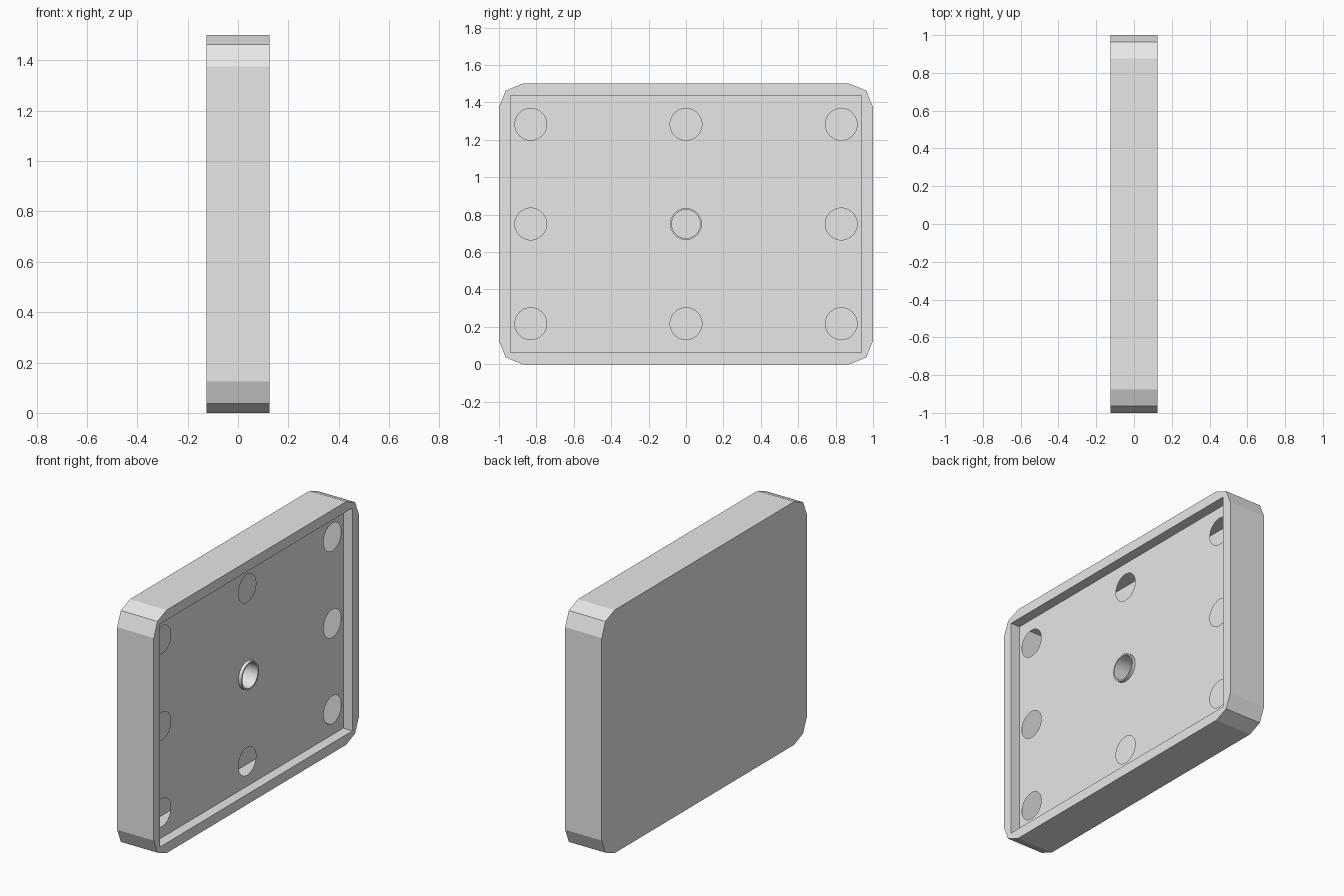
import bpy, bmesh, math

if "Cube" in bpy.data.objects:
    bpy.data.objects.remove(bpy.data.objects["Cube"])

grey = bpy.data.materials.new("light_grey")
grey.diffuse_color = (0.8, 0.8, 0.8, 1)
grey.use_nodes = True
grey.node_tree.nodes["Principled BSDF"].inputs["Base Color"].default_value = grey.diffuse_color

MID_Z = 0.75            # height of the panel centre
BACK, FRONT = -0.125, 0.125
FLOOR, SHEET = -0.105, 0.0625


def loop(bm, pts, x):
    """Closed loop of edges from (y, z) points at depth x."""
    vs = [bm.verts.new((x, y, z)) for y, z in pts]
    return vs, [bm.edges.new((vs[i - 1], vs[i])) for i in range(len(vs))]


def bridge(bm, a, b):
    for i in range(len(a)):
        bm.faces.new((a[i - 1], a[i], b[i], b[i - 1]))


def circle(cy, cz, r, n=48):
    return [(cy + r * math.cos(2 * math.pi * i / n),
             cz + r * math.sin(2 * math.pi * i / n)) for i in range(n)]


def finish(bm, name):
    me = bpy.data.meshes.new(name)
    bm.to_mesh(me)
    bm.free()
    me.materials.append(grey)
    ob = bpy.data.objects.new(name, me)
    bpy.context.collection.objects.link(ob)
    return ob


# Outline with two-facet corners, and square-cornered recess
R = 0.125
outline = []
for k, (sy, sz) in enumerate([(1, 1), (-1, 1), (-1, -1), (1, -1)]):
    for j in range(3):
        a = math.radians(90 * k + 45 * j)
        outline.append((sy * (1 - R) + R * math.cos(a),
                        MID_Z + sz * (0.75 - R) + R * math.sin(a)))
W, H = 0.9375, 0.6875
recess = [(W, MID_Z + H), (-W, MID_Z + H), (-W, MID_Z - H), (W, MID_Z - H)]

# Case: open-fronted tray
bm = bmesh.new()
back, _ = loop(bm, outline, BACK)
front, front_edges = loop(bm, outline, FRONT)
lip, lip_edges = loop(bm, recess, FRONT)
inner, _ = loop(bm, recess, FLOOR)
bm.faces.new(back)
bm.faces.new(inner)
bridge(bm, back, front)
bridge(bm, lip, inner)
bmesh.ops.triangle_fill(bm, edges=front_edges + lip_edges, use_beauty=True)
bmesh.ops.recalc_face_normals(bm, faces=bm.faces[:])
finish(bm, "case")

# Perforated sheet set inside the case
bm = bmesh.new()
edges = loop(bm, recess, SHEET)[1]
for y in (-0.83, 0, 0.83):
    for z in (-0.533, 0, 0.533):
        edges += loop(bm, circle(y, MID_Z + z, 0.085), SHEET)[1]
bmesh.ops.triangle_fill(bm, edges=edges, use_beauty=True, normal=(1, 0, 0))
for f in bm.faces:
    f.normal_update()
    if f.normal.x < 0:
        f.normal_flip()
finish(bm, "perforated_sheet")

# Central tube standing slightly proud of the sheet
bm = bmesh.new()
rings = [loop(bm, circle(0, MID_Z, r), x)[0] for r, x in
         ((0.085, FLOOR), (0.085, 0.083), (0.076, 0.083), (0.076, FLOOR))]
for i in range(4):
    bridge(bm, rings[i - 1], rings[i])
bmesh.ops.recalc_face_normals(bm, faces=bm.faces[:])
tube = finish(bm, "centre_tube")
bpy.context.view_layer.objects.active = tube
tube.select_set(True)
bpy.ops.object.shade_smooth_by_angle(angle=math.radians(40))
